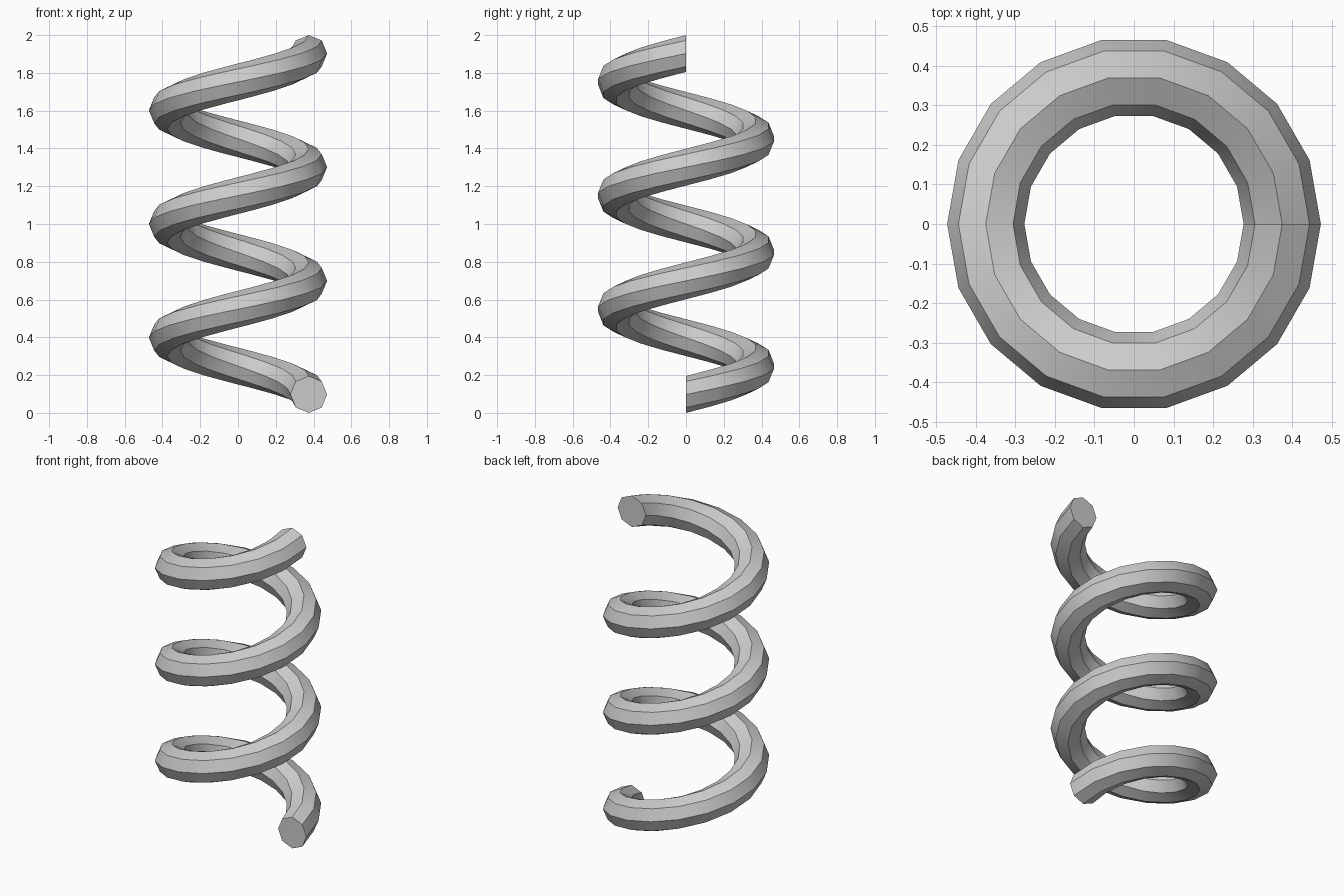
import bpy, bmesh
from math import sin, cos, tau

if "Cube" in bpy.data.objects:
    bpy.data.objects.remove(bpy.data.objects["Cube"])

TURNS, STEPS, SIDES = 3, 18, 8
COIL_R, WIRE_R = 0.3745, 0.0975
PITCH = (2 - 2 * WIRE_R) / TURNS

bm = bmesh.new()


def ring(i):
    """Upright octagon section at step i of the helix."""
    a = tau * i / STEPS
    zc = WIRE_R + PITCH * i / STEPS
    verts = []
    for k in range(SIDES):
        t = tau * k / SIDES
        r = COIL_R + WIRE_R * cos(t)
        verts.append(bm.verts.new((r * cos(a), r * sin(a), zc + WIRE_R * sin(t))))
    return verts


# Coiled wire: sections joined by quads, closed with flat end caps
rings = [ring(i) for i in range(TURNS * STEPS + 1)]
for a, b in zip(rings, rings[1:]):
    for k in range(SIDES):
        n = (k + 1) % SIDES
        bm.faces.new((a[k], a[n], b[n], b[k]))
bm.faces.new(rings[0])
bm.faces.new(rings[-1])
bmesh.ops.recalc_face_normals(bm, faces=bm.faces[:])

mesh = bpy.data.meshes.new("coil_spring")
bm.to_mesh(mesh)
bm.free()
spring = bpy.data.objects.new("coil_spring", mesh)
bpy.context.collection.objects.link(spring)

# Smooth along the wire, crisp along the octagon's edges
bpy.context.view_layer.objects.active = spring
spring.select_set(True)
bpy.ops.object.shade_smooth_by_angle(angle=tau / 12)
